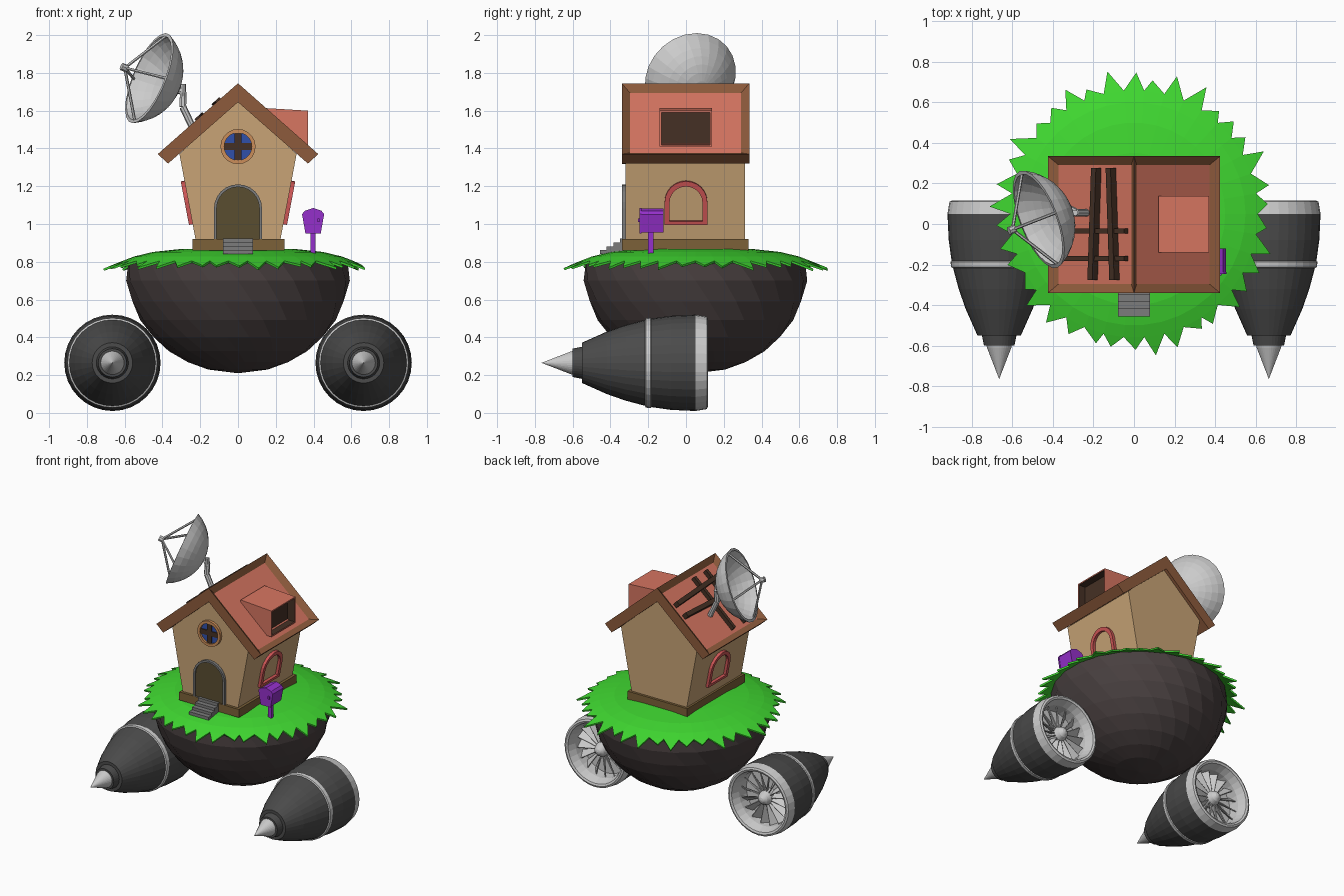
import bpy, bmesh, random
from math import sin, cos, pi, sqrt
from mathutils import Matrix, Vector

if "Cube" in bpy.data.objects:
    bpy.data.objects.remove(bpy.data.objects["Cube"])

random.seed(4)


def mat(name, *rgb):
    m = bpy.data.materials.new(name)
    m.diffuse_color = (*rgb, 1)
    m.use_nodes = True
    m.node_tree.nodes["Principled BSDF"].inputs["Base Color"].default_value = m.diffuse_color
    return m


ROCK = mat("rock", .065, .05, .05)
GRASS = mat("grass", .05, .68, .03)
TAN = mat("plaster", .58, .37, .18)
BROWN = mat("wood", .27, .105, .045)
DARKWOOD = mat("dark_wood", .06, .03, .018)
PLINTH = mat("plinth_wood", .2, .12, .04)
SALMON = mat("roof_tile", .68, .18, .12)
RED = mat("window_red", .6, .09, .09)
DOOR = mat("door_wood", .1, .075, .03)
BLUE = mat("glass_blue", .03, .08, .4)
ORANGE = mat("window_trim", .6, .27, .1)
PURPLE = mat("purple", .3, .03, .6)
DARK = mat("dark_metal", .07, .07, .07)
STONE = mat("stone", .2, .2, .2)


def basis(o, u, v, w):
    m = Matrix((u, v, w)).transposed().to_4x4()
    m.translation = o
    return m


def finish(name, bm, *mats, mirror=False):
    bmesh.ops.recalc_face_normals(bm, faces=bm.faces[:])
    me = bpy.data.meshes.new(name)
    bm.to_mesh(me)
    bm.free()
    for m in mats:
        me.materials.append(m)
    ob = bpy.data.objects.new(name, me)
    bpy.context.collection.objects.link(ob)
    if mirror:
        ob.modifiers.new("Mirror", 'MIRROR')
    return ob


def prism(bm, pts, M, d0, d1):
    a, b = ([bm.verts.new(M @ Vector((*p, d))) for p in pts] for d in (d0, d1))
    bm.faces.new(a)
    bm.faces.new(b)
    for i in range(len(pts)):
        bm.faces.new((a[i - 1], a[i], b[i], b[i - 1]))


def frame(bm, outer, inner, M, d0, d1):
    loops = [[bm.verts.new(M @ Vector((*p, d))) for p in pts]
             for pts, d in ((outer, d0), (outer, d1), (inner, d1), (inner, d0))]
    for k in range(4):
        a, b = loops[k - 1], loops[k]
        for i in range(len(a)):
            bm.faces.new((a[i - 1], a[i], b[i], b[i - 1]))


def lathe(bm, prof, M, n=32, twist=0):
    rings = []
    for k, (r, z) in enumerate(prof):
        count = n if r > 0 else 1
        rings.append([bm.verts.new(M @ Vector((r * cos(2 * pi * (i + k * twist) / n),
                      r * sin(2 * pi * (i + k * twist) / n), z))) for i in range(count)])
    for a, b in zip(rings, rings[1:]):
        for i in range(n):
            f = [a[i - 1], a[i], b[i], b[i - 1]] if len(a) == len(b) else \
                [a[i - 1], a[i], b[0]] if len(b) == 1 else [a[0], b[i], b[i - 1]]
            bm.faces.new(f)


def rod(bm, p, q, r, n=8):
    p, q = Vector(p), Vector(q)
    M = Matrix.Translation(p) @ (q - p).to_track_quat('Z', 'Y').to_matrix().to_4x4()
    lathe(bm, [(0, 0), (r, 0), (r, (q - p).length), (0, (q - p).length)], M, n)


def rect(a, b, c, d):
    return [(a, c), (b, c), (b, d), (a, d)]


def arch(w, z0, z1, n=12):
    return [(-w, z0), (w, z0)] + [(w * cos(pi * i / n), z1 - w + w * sin(pi * i / n)) for i in range(n + 1)]


def circle(r, cz, n=20):
    return [(r * cos(2 * pi * i / n), cz + r * sin(2 * pi * i / n)) for i in range(n)]


def simple(name, pts, M, d0, d1, m, **kw):
    bm = bmesh.new()
    prism(bm, pts, M, d0, d1)
    return finish(name, bm, *([m] if m else []), **kw)


def ring(name, outer, inner, M, d0, d1, m, **kw):
    bm = bmesh.new()
    frame(bm, outer, inner, M, d0, d1)
    return finish(name, bm, m, **kw)


FRONT = basis((0, 0, 0), (1, 0, 0), (0, 0, 1), (0, -1, 0))   # depth runs toward the viewer
ISLE = Matrix.Translation((0, .05, 0))

# floating rock with twisted facets
bm = bmesh.new()
prof = [(0, .82), (.585, .8), (.592, .7)] + [(.59 * cos(a), .75 - .54 * sin(a)) for a in
        [.3 + i * .2 for i in range(6)]] + [(0, .21)]
lathe(bm, prof, ISLE, 24, .5)
finish("rock", bm, ROCK)

# grass cap with ragged drooping teeth
bm = bmesh.new()
N = 38
lathe(bm, [(0, .872), (.3, .868), (.45, .852), (.55, .828), (.61, .805)], ISLE, N)
rim = [e for e in bm.edges if e.is_boundary]
for e in rim:
    c = (e.verts[0].co + e.verts[1].co) / 2 - Vector((0, .05, 0))
    d = Vector((c.x, c.y, 0)).normalized()
    side = Vector((-d.y, d.x, 0)) * random.uniform(-.03, .03)
    r = random.uniform(.65, .725)
    tip = bm.verts.new(d * r + side + Vector((0, .05, .80 - (r - .61) * .35)))
    bm.faces.new((*e.verts, tip))
s = finish("grass", bm, GRASS).modifiers.new("Solidify", 'SOLIDIFY')
s.thickness, s.offset = .012, -1

# house body
simple("plinth", rect(-.24, .245, .86, .92), FRONT, -.33, .34, PLINTH)
simple("walls", [(-.225, .92), (.225, .92), (.31, 1.37), (0, 1.66), (-.31, 1.37)], FRONT, -.312, .32, TAN)

# roof with recessed tile panels
bm = bmesh.new()
prism(bm, [(0, 1.745), (.425, 1.37), (.37, 1.32), (0, 1.645), (-.37, 1.32), (-.425, 1.37)], FRONT, -.335, .34)
bmesh.ops.recalc_face_normals(bm, faces=bm.faces[:])
for f in [f for f in bm.faces if f.normal.z > .5 and f.calc_center_median().z > 1.5]:
    bmesh.ops.inset_individual(bm, faces=[f], thickness=.062, depth=-.03)
    f.material_index = 1
finish("roof", bm, BROWN, SALMON)

# exposed battens on the left slope
L = sqrt(.425 ** 2 + .375 ** 2)
cx, cz = .425 / L, .375 / L
SLOPE = basis((0, 0, 1.745), (0, 1, 0), (-cx, 0, -cz), (-cz, 0, cx))
bm = bmesh.new()
for v, tilt in ((.15, .012), (.27, -.012)):
    prism(bm, [(-.275, v - .016 - tilt), (.275, v - .016 + tilt), (.275, v + .016 + tilt),
               (-.275, v + .016 - tilt)], SLOPE, -.03, .01)
for y in (-.035, -.17):
    prism(bm, rect(y - .012, y + .012, .065, .5), SLOPE, -.03, 0)
finish("roof_battens", bm, DARKWOOD)

# dormer open to the right
bm = bmesh.new()
prism(bm, [(.12, 1.615), (.37, 1.6), (.37, 1.41), (.3, 1.41), (.12, 1.58)], FRONT, -.137, .14)
bmesh.ops.recalc_face_normals(bm, faces=bm.faces[:])
f = max(bm.faces, key=lambda f: f.normal.x)
bmesh.ops.inset_individual(bm, faces=[f], thickness=.013, depth=0)
r = bmesh.ops.inset_individual(bm, faces=[f], thickness=.001, depth=-.055)
for g in r['faces'] + [f]:
    g.material_index = 1
finish("dormer", bm, SALMON, DARKWOOD)

# door and steps
simple("door", arch(.118, .915, 1.2), FRONT, .31, .33, DOOR)
ring("door_frame", arch(.127, .91, 1.21), arch(.113, .92, 1.196), FRONT, .31, .34, STONE)
bm = bmesh.new()
for y, z in ((.455, .862), (.42, .882), (.385, .902), (.35, .924)):
    prism(bm, rect(-.08, .08, .84, z), FRONT, .3, y)
finish("steps", bm, STONE)

# round window
simple("round_glass", circle(.078, 1.41), FRONT, .31, .325, BLUE)
ring("round_window_frame", circle(.093, 1.41), circle(.073, 1.41), FRONT, .31, .34, ORANGE)
bm = bmesh.new()
prism(bm, rect(-.018, .018, 1.335, 1.485), FRONT, .31, .333)
prism(bm, rect(-.075, .075, 1.392, 1.428), FRONT, .31, .332)
finish("window_cross", bm, DARKWOOD)

# arched side windows lying on the leaning walls
up = Vector((.085, 0, .45)).normalized()
WALL = basis((.225, 0, .92), (0, 1, 0), up, Vector((0, 1, 0)).cross(up))
ring("side_window", arch(.113, .08, .315), arch(.087, .1, .287), WALL, -.01, .02, RED, mirror=True)

# mailbox
bm = bmesh.new()
prism(bm, [(.36, .955), (.435, .955), (.453, 1.05), (.44, 1.068), (.398, 1.082), (.355, 1.068), (.342, 1.05)],
      FRONT, .12, .24)
prism(bm, [(.357, .95), (.438, .95), (.456, 1.052), (.442, 1.07), (.398, 1.085), (.353, 1.07), (.339, 1.052)],
      FRONT, .236, .247)
prism(bm, rect(.42, .432, 1.01, 1.03), FRONT, .245, .255)
prism(bm, rect(.383, .411, .84, .96), FRONT, .172, .2)
finish("mailbox", bm, PURPLE)

# satellite dish
n = Vector((-1, -.39, .42)).normalized()
u = Vector((0, 0, 1)).cross(n).normalized()
C = Vector((-.465, .025, 1.77))
DISH = basis(C, u, n.cross(u), n)
R, h = .28, .12
bm = bmesh.new()
angs = [1.13 * i / 7 for i in range(8)]
outer = [(R * sin(a), h - R * cos(a)) for a in angs]
inner = [((R - .013) * sin(a), h - (R - .013) * cos(a)) for a in reversed(angs)]
lathe(bm, outer + [(.256, .006), (.238, .008)] + inner, DISH, 24)
finish("dish", bm)
bm = bmesh.new()
F = (0, 0, .155)
for k in range(4):
    a = k * pi / 2 + pi / 2
    rod(bm, DISH @ Vector((.24 * cos(a), .24 * sin(a), 0)), DISH @ Vector(F), .008, 6)
rod(bm, DISH @ Vector((0, 0, .14)), DISH @ Vector((0, 0, .175)), .02)
finish("dish_feed", bm)
bm = bmesh.new()
path = [(-.32, .075, 1.71), (-.29, .06, 1.7), (-.292, .055, 1.62), (-.235, .055, 1.5)]
for p, q in zip(path, path[1:]):
    rod(bm, p, q, .019)
rod(bm, (-.29, .055, 1.74), (-.29, .055, 1.65), .015)
finish("dish_arm", bm)

# jet engines, mirrored to both sides
ENG = basis((.665, 0, .265), (0, 0, 1), (1, 0, 0), (0, 1, 0))
for name, prof, m in (
        ("engine_cowl", [(.255, .05), (.249, -.08), (.232, -.2), (.2, -.32), (.165, -.42), (.107, -.55),
                         (.085, -.55), (.075, -.6), (0, -.6)], [DARK]),
        ("engine_band", [(.235, -.183), (.24, -.187), (.237, -.213), (.228, -.217)], []),
        ("engine_lip", [(.255, .05), (.245, .11), (.232, .116), (.218, .11), (.198, .05), (.195, -.03), (0, -.03)], []),
        ("engine_tail_cone", [(0, -.58), (.065, -.585), (.06, -.61), (0, -.765)], []),
        ("fan_hub", [(.05, -.03), (.05, .03), (.038, .06), (.018, .077), (0, .082)], [])):
    bm = bmesh.new()
    lathe(bm, prof, ENG)
    finish(name, bm, *m, mirror=True)
bm = bmesh.new()
for k in range(16):
    a = 2 * pi * k / 16
    pts = [(r, a + s * w, .01 + s * t) for r, s, w, t in
           ((.04, -1, .14, .02), (.195, -1, .05, .025), (.195, 1, .17, .025), (.04, 1, .14, .02))]
    bm.faces.new([bm.verts.new(ENG @ Vector((r * cos(b), r * sin(b), y))) for r, b, y in pts])
fan = finish("fan_blades", bm, mirror=True)
fan.modifiers.new("Solidify", 'SOLIDIFY').thickness = .006
